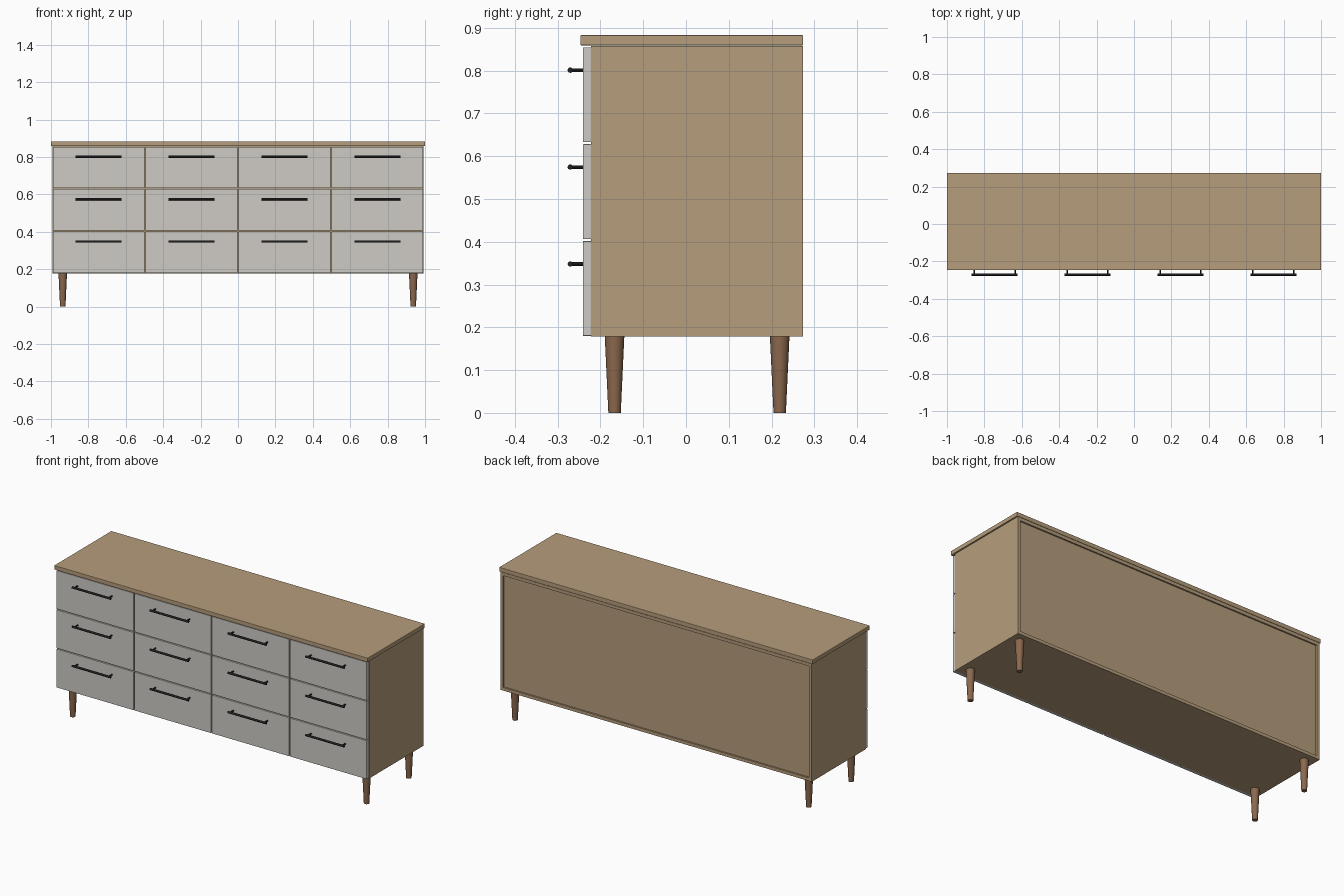
import bpy
from math import pi

if "Cube" in bpy.data.objects:
    bpy.data.objects.remove(bpy.data.objects["Cube"])


def material(name, rgb):
    m = bpy.data.materials.new(name)
    m.diffuse_color = (*rgb, 1)
    m.use_nodes = True
    m.node_tree.nodes["Principled BSDF"].inputs["Base Color"].default_value = m.diffuse_color
    return m


OAK = material("oak", (0.47, 0.34, 0.20))
PAINT = material("pale_paint", (0.62, 0.60, 0.56))
WALNUT = material("walnut", (0.26, 0.14, 0.075))
BLACK = material("black_metal", (0.015, 0.015, 0.015))


def box(name, x, y, z, mat, bevel=0.0):
    """Box from (min, max) ranges on each axis."""
    bpy.ops.mesh.primitive_cube_add(size=1, location=[(a + b) / 2 for a, b in (x, y, z)])
    o = bpy.context.object
    o.name = name
    o.scale = [b - a for a, b in (x, y, z)]
    bpy.ops.object.transform_apply(location=False, rotation=False, scale=True)
    o.data.materials.append(mat)
    if bevel:
        b = o.modifiers.new("bevel", 'BEVEL')
        b.width = bevel
        b.segments = 2
    return o


def rod(name, loc, r1, r2, length, mat, rot=(0, 0, 0), sides=16):
    bpy.ops.mesh.primitive_cone_add(vertices=sides, radius1=r1, radius2=r2,
                                    depth=length, location=loc, rotation=rot)
    o = bpy.context.object
    o.name = name
    o.data.materials.append(mat)
    bpy.ops.object.shade_smooth_by_angle()
    return o


W = 0.993                   # half width of the carcass
T = 0.018                   # panel thickness
Y0, Y1 = -0.222, 0.273      # carcass depth
Z0, Z1 = 0.178, 0.858       # carcass height
PITCH_X, PITCH_Z = 0.4965, 0.2265
GAP = 0.0055

# Worktop
box("top_board", (-1, 1), (-0.247, Y1 + 0.001), (Z1 + 0.001, 0.883), OAK, 0.002)

# Carcass panels with a recessed back
for side, s in (("left", -1), ("right", 1)):
    box(side + "_side_panel", sorted((s * W, s * (W - T))), (Y0, Y1), (Z0, Z1), OAK)
inner = (-W + T, W - T)
box("bottom_panel", inner, (Y0, Y1), (Z0, Z0 + T), OAK)
box("upper_panel", inner, (Y0, Y1), (Z1 - T, Z1), OAK)
box("back_panel", inner, (Y1 - 0.018, Y1 - 0.009), (Z0 + T, Z1 - T), OAK)

# Inner dividers and rails behind the drawer gaps
for i in (-1, 0, 1):
    x = i * PITCH_X
    box("divider", (x - T / 2, x + T / 2), (Y0, Y1 - 0.018), (Z0 + T, Z1 - T), OAK)
for z in (0.4045, 0.6305):
    for c in range(4):
        x = -W + c * PITCH_X
        left = x + (T if c == 0 else T / 2)
        right = x + PITCH_X - (T if c == 3 else T / 2)
        box("shelf", (left, right), (Y0, Y1 - 0.018), (z - T / 2, z + T / 2), OAK)

# Drawer fronts, each with a bar handle on two posts
for c in range(4):
    cx = -W + (c + 0.5) * PITCH_X
    hw = (PITCH_X - GAP) / 2
    for r in range(3):
        z = 0.18 + r * PITCH_Z
        box("drawer_front", (cx - hw, cx + hw), (-0.241, Y0), (z, z + 0.2215), PAINT, 0.0012)
        hz = z + 0.168
        rod("handle_bar", (cx, -0.2705, hz), 0.0062, 0.0062, 0.246, BLACK, (0, pi / 2, 0))
        for s in (-1, 1):
            rod("handle_post", (cx + s * 0.109, -0.2555, hz), 0.0042, 0.0042, 0.03,
                BLACK, (pi / 2, 0, 0), 12)

# Tapered legs
for x in (-0.937, 0.937):
    for name, y in (("front_leg", -0.167), ("back_leg", 0.219)):
        rod(name, (x, y, Z0 / 2), 0.0145, 0.0228, Z0, WALNUT, sides=24)
